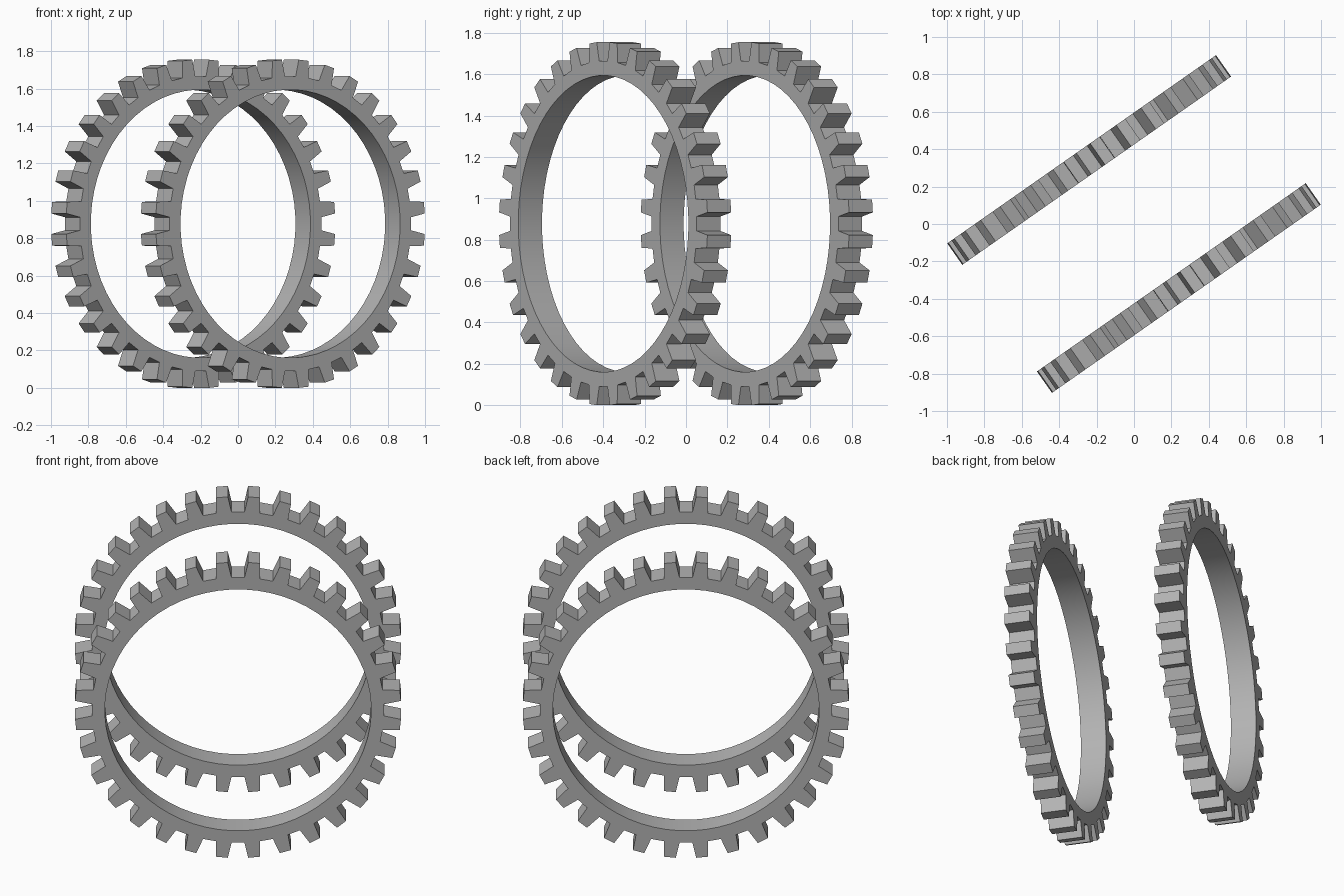
import bpy
import bmesh
import math

cube = bpy.data.objects.get("Cube")
if cube:
    bpy.data.objects.remove(cube, do_unlink=True)

TEETH = 32
TIP_R, ROOT_R, BORE_R = 0.879, 0.788, 0.717
TIP_HALF, ROOT_HALF = 0.0355, 0.054   # half angles of a tooth
WIDTH = 0.14
TILT = math.radians(35)
SPREAD = 0.418                        # distance of each gear from the middle

steel = bpy.data.materials.new("plain_grey")
steel.use_nodes = True
GREY = (0.45, 0.45, 0.45, 1)
steel.diffuse_color = GREY
steel.node_tree.nodes["Principled BSDF"].inputs["Base Color"].default_value = GREY


def ring_vert(bm, radius, angle, y):
    return bm.verts.new((radius * math.cos(angle), y, radius * math.sin(angle)))


def gear_mesh():
    """Ring gear standing upright with its axle along y."""
    bm = bmesh.new()
    pitch = 2 * math.pi / TEETH
    sides = []
    for y in (-WIDTH / 2, WIDTH / 2):
        bore, root, tip = [], [], []
        for i in range(TEETH):
            mid = (i + 0.5) * pitch
            for s in (-1, 1):
                bore.append(ring_vert(bm, BORE_R, mid + s * pitch / 4, y))
                root.append(ring_vert(bm, ROOT_R, mid + s * ROOT_HALF, y))
                tip.append(ring_vert(bm, TIP_R, mid + s * TIP_HALF, y))
        sides.append((bore, root, tip))

    # flat faces of the ring and teeth
    count = 2 * TEETH
    for bore, root, tip in sides:
        for k in range(count):
            n = (k + 1) % count
            bm.faces.new((bore[k], bore[n], root[n], root[k]))
            if k % 2 == 0:
                bm.faces.new((root[k], root[n], tip[n], tip[k]))

    # bore wall and toothed rim
    (b0, r0, t0), (b1, r1, t1) = sides
    for k in range(count):
        n = (k + 1) % count
        bm.faces.new((b0[k], b0[n], b1[n], b1[k]))
        outline = [(r0[k], r1[k]), (r0[n], r1[n])]
        if k % 2 == 0:
            outline[1:1] = [(t0[k], t1[k]), (t0[n], t1[n])]
        for (a, b), (c, d) in zip(outline, outline[1:]):
            bm.faces.new((a, c, d, b))

    bmesh.ops.recalc_face_normals(bm, faces=bm.faces)
    mesh = bpy.data.meshes.new("ring_gear")
    bm.to_mesh(mesh)
    bm.free()
    mesh.materials.append(steel)
    return mesh


# two parallel gears, one behind the other
for name, side in (("front_gear", 1), ("back_gear", -1)):
    gear = bpy.data.objects.new(name, gear_mesh())
    bpy.context.collection.objects.link(gear)
    gear.location = (side * SPREAD * math.sin(TILT),
                     -side * SPREAD * math.cos(TILT),
                     TIP_R * math.cos(math.pi / TEETH - TIP_HALF))
    gear.rotation_euler.z = TILT
    bpy.ops.object.select_all(action='DESELECT')
    gear.select_set(True)
    bpy.context.view_layer.objects.active = gear
    bpy.ops.object.shade_smooth_by_angle(angle=math.radians(15))
